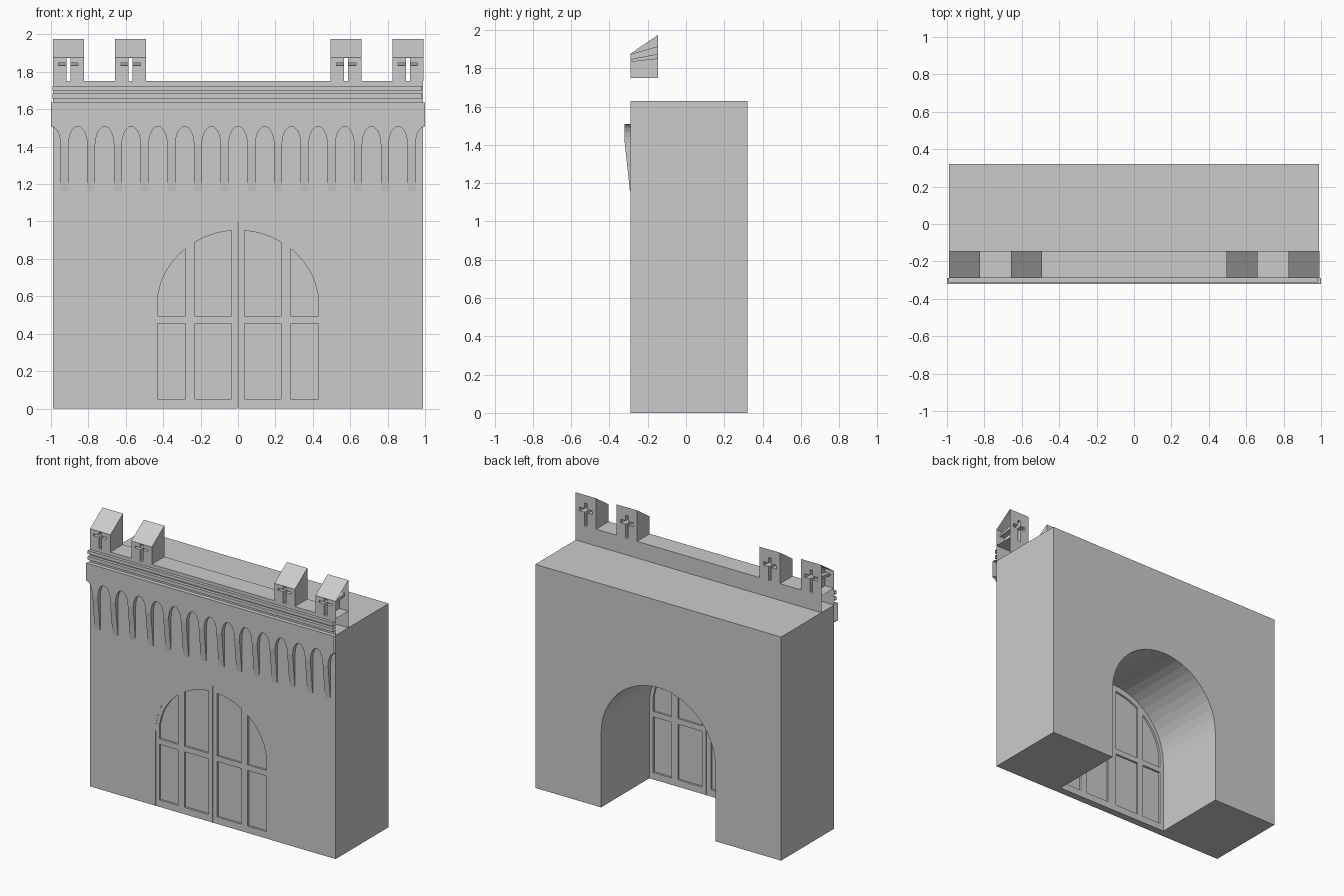
import bpy, bmesh
from math import sin, cos, pi, sqrt

if "Cube" in bpy.data.objects:
    bpy.data.objects.remove(bpy.data.objects["Cube"])

F, B = -0.29, 0.32        # wall front and back
BAND = -0.32              # front of the corbel band
W = 0.99                  # half width of the wall


def finish(name, bm, open_ends=None):
    if open_ends:         # leave the outer ends open
        bm.normal_update()
        bmesh.ops.delete(bm, context='FACES', geom=[
            f for f in bm.faces if abs(f.normal.x) > 0.99
            and abs(f.calc_center_median().x) > open_ends])
    me = bpy.data.meshes.new(name)
    bm.to_mesh(me)
    bm.free()
    ob = bpy.data.objects.new(name, me)
    bpy.context.collection.objects.link(ob)
    return ob


def prism(name, pts, y0, y1, back=None, open_ends=None):
    """Solid from an xz outline at y0 to the same (or another) outline at y1."""
    bm = bmesh.new()
    a = [bm.verts.new((x, y0, z)) for x, z in pts]
    b = [bm.verts.new((x, y1, z)) for x, z in (back or pts)]
    bm.faces.new(a)
    bm.faces.new(b[::-1])
    n = len(a)
    for i in range(n):
        j = (i + 1) % n
        bm.faces.new((a[j], a[i], b[i], b[j]))
    bmesh.ops.recalc_face_normals(bm, faces=bm.faces)
    return finish(name, bm, open_ends)


def rect(x0, x1, z0, z1):
    return [(x0, z0), (x1, z0), (x1, z1), (x0, z1)]


def cut(ob, cutters):
    bpy.context.view_layer.objects.active = ob
    for c in cutters:
        m = ob.modifiers.new("cut", 'BOOLEAN')
        m.operation, m.solver, m.object = 'DIFFERENCE', 'EXACT', c
        bpy.ops.object.modifier_apply(modifier=m.name)
    for c in cutters:
        bpy.data.objects.remove(c)


# gate wall with arched passage
N = 24
arch = [(0.46 * cos(pi * i / N), 0.54 + 0.455 * sin(pi * i / N)) for i in range(N + 1)]
prism("gate_wall", [(-W, 0), (-W, 1.628), (W, 1.628), (W, 0), (0.46, 0)] + arch + [(-0.46, 0)], F, B)


# door leaves with panels sunk on both sides
def panel_top(x):
    return 0.54 + 0.412 * sqrt(max(0, 1 - (x / 0.435) ** 2))


D0, D1, SINK = F + 0.001, -0.235, 0.014
for s, side in ((-1, "left"), (1, "right")):
    half = [(0.002, 0), (0.46, 0)] + arch[:N // 2] + [(0.002, 0.995)]
    leaf = prism("door_leaf_" + side, [(s * x, z) for x, z in half], D0, D1)
    cutters = []
    for x0, x1 in ((0.035, 0.23), (0.28, 0.43)):
        xs = [x1 + (x0 - x1) * i / 8 for i in range(9)]
        upper = [(x0, 0.495), (x1, 0.495)] + [(x, panel_top(x)) for x in xs]
        for shape in (rect(x0, x1, 0.05, 0.455), upper):
            pts = [(s * x, z) for x, z in shape]
            cutters.append(prism("cutter", pts, D0 - 0.05, D0 + SINK))
            cutters.append(prism("cutter", pts, D1 - SINK, D1 + 0.05))
    cut(leaf, cutters)

# parapet, open at both ends
prism("parapet", rect(-W, W, 1.62, 1.75), F, -0.145, open_ends=0.98)

# string mouldings
for i, (z0, z1) in enumerate(((1.658, 1.683), (1.70, 1.725))):
    prism("moulding_%d" % i, rect(-0.992, 0.984, z0, z1), -0.312, F, open_ends=0.98)

# merlons with flaring cross-shaped slots
for i, x in enumerate((-0.907, -0.574, 0.578, 0.908)):
    bm = bmesh.new()
    prof = [(F, 1.75), (-0.145, 1.75), (-0.145, 1.975), (F, 1.876)]
    a = [bm.verts.new((x - 0.0825, y, z)) for y, z in prof]
    bm.faces.new(a)
    r = bmesh.ops.extrude_face_region(bm, geom=bm.faces[:])
    bmesh.ops.translate(bm, vec=(0.165, 0, 0), verts=[
        v for v in r['geom'] if isinstance(v, bmesh.types.BMVert)])
    bmesh.ops.recalc_face_normals(bm, faces=bm.faces)
    merlon = finish("merlon_%d" % i, bm)
    cut(merlon, [
        prism("cutter", rect(x - 0.011, x + 0.011, 1.74, 1.87), F - 0.01, -0.135,
              rect(x - 0.011, x + 0.011, 1.74, 1.918)),
        prism("cutter", rect(x - 0.052, x + 0.052, 1.832, 1.845), F - 0.01, -0.135,
              rect(x - 0.052, x + 0.052, 1.85, 1.877))])
    bm = bmesh.new()
    bm.from_mesh(merlon.data)
    bpy.data.objects.remove(merlon)
    finish("merlon_%d" % i, bm, open_ends=0.98)

# corbel band: row of small arches on tapering corbels
PITCH, R, SPRING, TOP, FOOT, K = 0.1427, 0.05, 1.41, 1.635, 1.16, 10
bm = bmesh.new()


def quad(*co):
    bm.faces.new([bm.verts.new(c) for c in co])


line = []
for k in range(-7, 8):
    for i in range(K + 1):
        t = pi * (1 - i / K)
        x = k * PITCH + R * cos(t)
        if abs(x) < 0.9995:
            line.append((x, SPRING + 0.098 * sin(t)))
for (x0, z0), (x1, z1) in zip(line, line[1:]):
    quad((x0, BAND, z0), (x1, BAND, z1), (x1, BAND, TOP), (x0, BAND, TOP))
    quad((x0, BAND, TOP), (x1, BAND, TOP), (x1, F, TOP), (x0, F, TOP))
    if x1 - x0 < 0.03:
        quad((x0, F, z0), (x1, F, z1), (x1, BAND, z1), (x0, BAND, z0))
for k in range(-7, 7):
    x0, x1, y = k * PITCH + R, (k + 1) * PITCH - R, -0.293
    quad((x0, y, FOOT), (x1, y, FOOT), (x1, BAND, SPRING), (x0, BAND, SPRING))
    quad((x0, F, FOOT), (x0, y, FOOT), (x0, BAND, SPRING), (x0, F, SPRING))
    quad((x1, y, FOOT), (x1, F, FOOT), (x1, F, SPRING), (x1, BAND, SPRING))
    quad((x0, F, FOOT), (x1, F, FOOT), (x1, y, FOOT), (x0, y, FOOT))
bmesh.ops.remove_doubles(bm, verts=bm.verts, dist=0.0005)
finish("corbel_band", bm)
